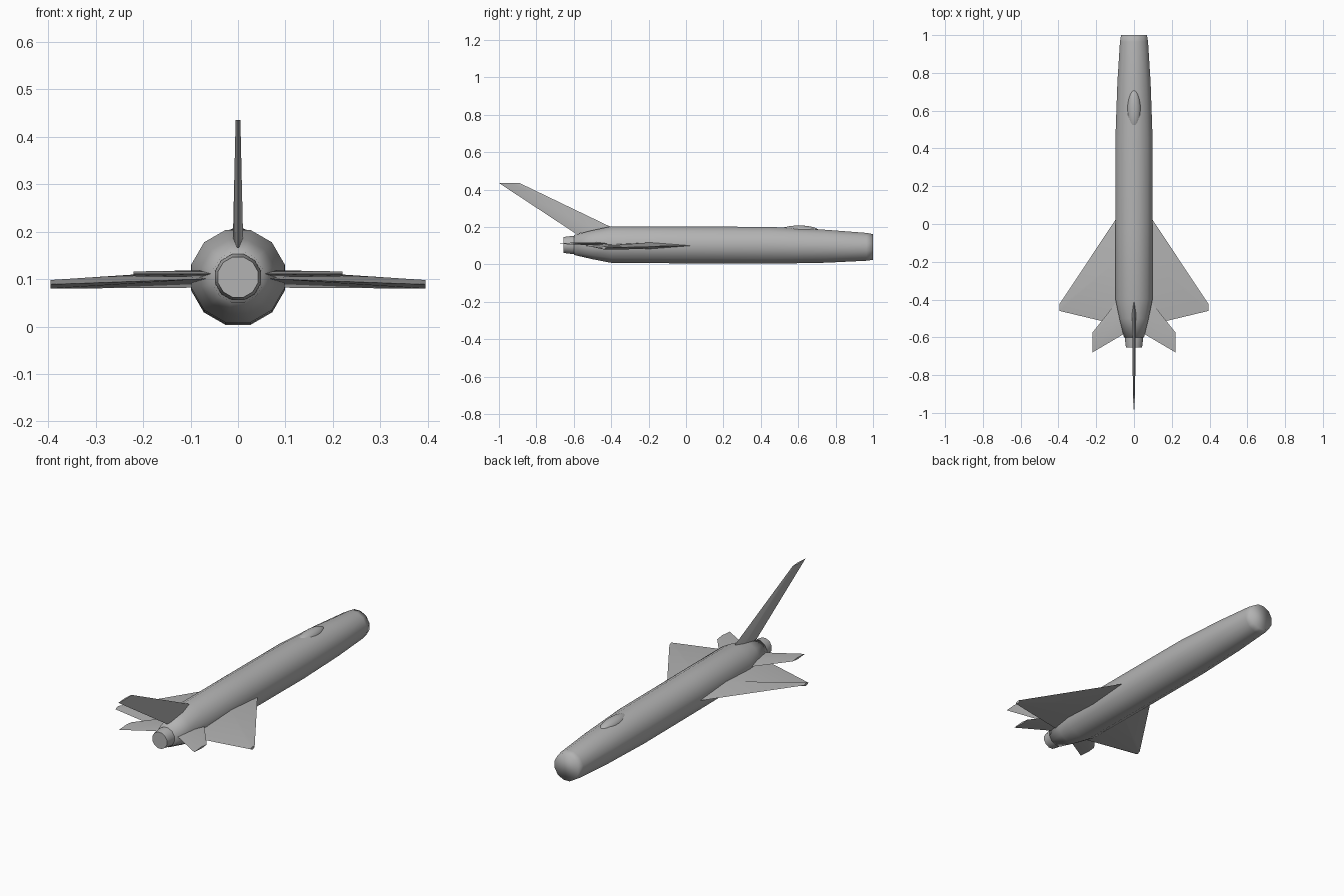
import bpy, math
from mathutils import Vector

if "Cube" in bpy.data.objects:
    bpy.data.objects.remove(bpy.data.objects["Cube"])

grey = bpy.data.materials.new("light_grey")
grey.diffuse_color = (0.45, 0.45, 0.45, 1)
grey.use_nodes = True
grey.node_tree.nodes["Principled BSDF"].inputs["Base Color"].default_value = grey.diffuse_color


def loft(name, rings, angle=None):
    """Skin a list of equal-length vertex rings and cap both ends."""
    n = len(rings[0])
    verts = [v for r in rings for v in r]
    faces = [tuple(range(n)), tuple((len(rings) - 1) * n + i for i in reversed(range(n)))]
    for k in range(len(rings) - 1):
        for i in range(n):
            a, b = k * n + i, k * n + (i + 1) % n
            faces.append((a, a + n, b + n, b))
    me = bpy.data.meshes.new(name)
    me.from_pydata(verts, [], faces)
    ob = bpy.data.objects.new(name, me)
    bpy.context.collection.objects.link(ob)
    me.materials.append(grey)
    bpy.ops.object.select_all(action='DESELECT')
    ob.select_set(True)
    bpy.context.view_layer.objects.active = ob
    bpy.ops.object.mode_set(mode='EDIT')
    bpy.ops.mesh.select_all(action='SELECT')
    bpy.ops.mesh.normals_make_consistent(inside=False)
    bpy.ops.object.mode_set(mode='OBJECT')
    if angle is None:
        bpy.ops.object.shade_smooth()
    else:
        bpy.ops.object.shade_smooth_by_angle(angle=math.radians(angle))
    return ob


def tube(name, stations, sides=12, angle=None):
    """Round body along y; each station is (y, radius, centre z)."""
    rings = []
    for y, r, z in stations:
        rings.append([(r * math.sin(t), y, z + r * math.cos(t))
                      for t in [math.tau * (i + .5) / sides for i in range(sides)]])
    return loft(name, rings, angle)


def blade(name, sections, up, crest=0.4):
    """Diamond-section blade; each section is (leading, trailing, half thickness)."""
    rings = []
    for le, te, h in sections:
        le, te = Vector(le), Vector(te)
        mid = le.lerp(te, crest)
        rings.append([le, mid + Vector(up) * h, te, mid - Vector(up) * h])
    return loft(name, rings, 35)


# Fuselage with blunt nose and tapered tail
tube("fuselage", [(1.0, .071, .093), (.965, .077, .094), (.75, .091, .097),
                  (.45, .102, .102), (0, .102, .104), (-.40, .101, .106),
                  (-.50, .080, .105), (-.60, .055, .104)])

# Engine nozzle
tube("nozzle", [(-.58, .050, .104), (-.61, .050, .104), (-.655, .044, .104)], angle=35)

# Cockpit canopy
bpy.ops.mesh.primitive_uv_sphere_add(segments=20, ring_count=12, radius=1, location=(0, .605, .178))
canopy = bpy.context.object
canopy.name = "canopy"
canopy.scale = (.036, .107, .030)
bpy.ops.object.transform_apply(location=False, rotation=False, scale=True)
bpy.ops.object.shade_smooth()
canopy.data.materials.append(grey)

for s, side in ((1, "right"), (-1, "left")):
    # Swept delta wing
    blade(side + "_wing", [((s * .06, .08, .101), (s * .06, -.54, .101), .019),
                           ((s * .395, -.425, .089), (s * .395, -.46, .089), .009)],
          (0, 0, 1))
    # Swept tailplane
    blade(side + "_tailplane", [((s * .05, -.36, .111), (s * .05, -.58, .111), .008),
                                ((s * .22, -.575, .111), (s * .22, -.68, .111), .005)],
          (0, 0, 1))

# Tall swept tail fin
blade("tail_fin", [((0, -.36, .18), (0, -.59, .165), .011),
                   ((0, -.89, .435), (0, -1.0, .435), .005)], (1, 0, 0))
